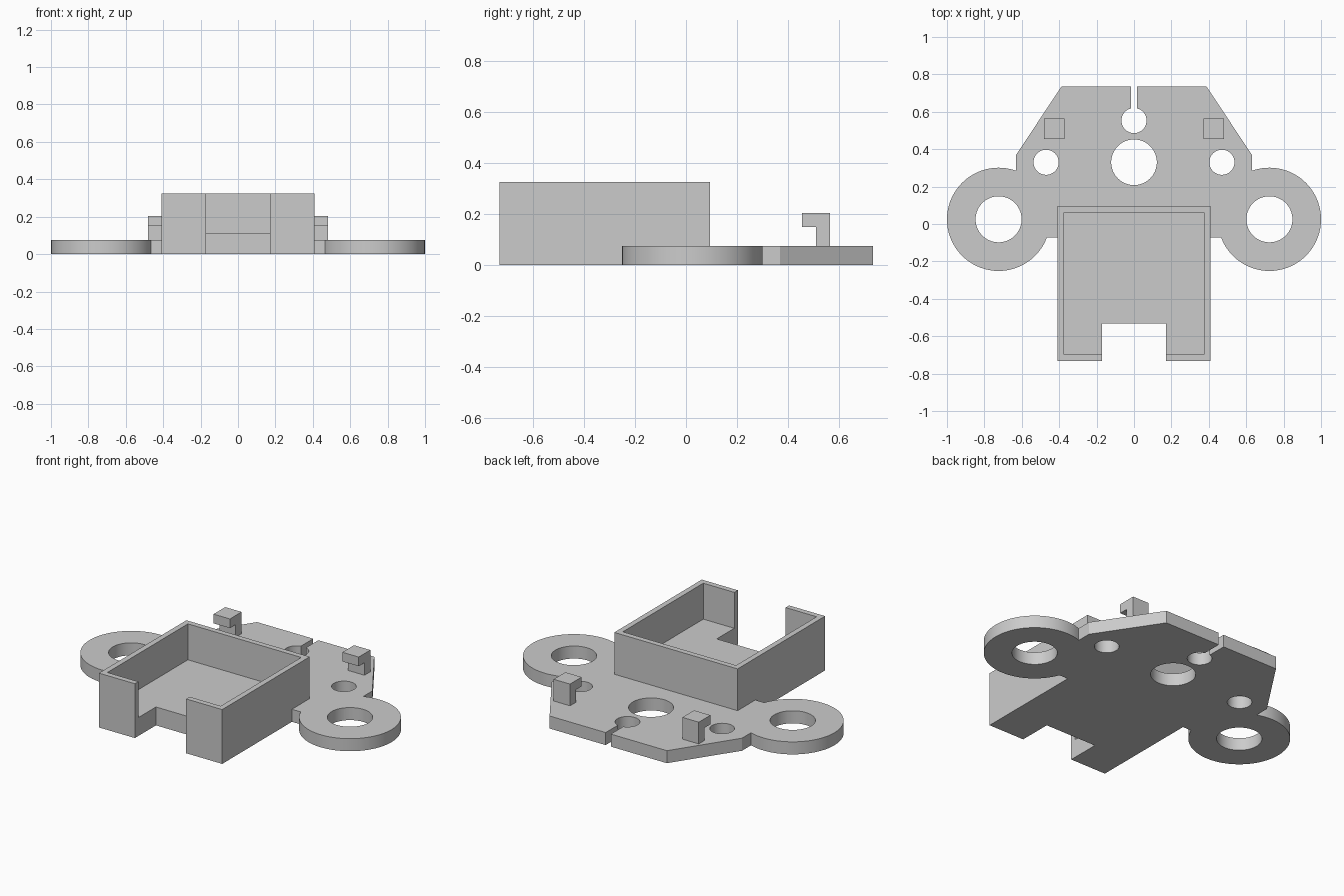
import bpy, bmesh, math
from mathutils import Vector

old = bpy.data.objects.get("Cube")
if old:
    bpy.data.objects.remove(old, do_unlink=True)

grey = bpy.data.materials.new("plain grey")
grey.use_nodes = True
grey.diffuse_color = (0.6, 0.6, 0.6, 1)
grey.node_tree.nodes["Principled BSDF"].inputs["Base Color"].default_value = (0.6, 0.6, 0.6, 1)

PLATE_H, FLOOR_H, TRAY_H = 0.075, 0.11, 0.325
TRAY_X, TRAY_FRONT, TRAY_BACK, WALL = 0.408, -0.732, 0.095, 0.033
RING_X, RING_Y = 0.724, 0.025


def prism(name, points, direction):
    """Solid made by extruding a flat outline of 3D points."""
    bm = bmesh.new()
    face = bm.faces.new([bm.verts.new(p) for p in points])
    moved = bmesh.ops.extrude_face_region(bm, geom=[face])["geom"]
    bmesh.ops.translate(bm, vec=Vector(direction),
                        verts=[v for v in moved if isinstance(v, bmesh.types.BMVert)])
    bmesh.ops.recalc_face_normals(bm, faces=bm.faces)
    mesh = bpy.data.meshes.new(name)
    bm.to_mesh(mesh)
    bm.free()
    mesh.materials.append(grey)
    obj = bpy.data.objects.new(name, mesh)
    bpy.context.collection.objects.link(obj)
    return obj


def slab(name, outline, z0, z1):
    return prism(name, [(x, y, z0) for x, y in outline], (0, 0, z1 - z0))


def box(name, x0, x1, y0, y1, z0, z1):
    return slab(name, [(x0, y0), (x1, y0), (x1, y1), (x0, y1)], z0, z1)


def disc(name, x, y, r, z0, z1, n=72):
    ring = [2 * math.pi * i / n for i in range(n)]
    return slab(name, [(x + r * math.cos(a), y + r * math.sin(a)) for a in ring], z0, z1)


def combine(target, tool, operation):
    """Apply a boolean and throw the tool away."""
    mod = target.modifiers.new("combine", "BOOLEAN")
    mod.operation, mod.solver, mod.object = operation, "EXACT", tool
    bpy.context.view_layer.objects.active = target
    bpy.ops.object.modifier_apply(modifier=mod.name)
    bpy.data.objects.remove(tool, do_unlink=True)


# Base plate, its outline stepping around the tray
half = [(0.388, 0.735), (0.63, 0.37), (0.63, -0.073),
        (TRAY_X, -0.073), (TRAY_X, TRAY_BACK)]
outline = half + [(-x, y) for x, y in reversed(half)]
plate = slab("base_plate", outline, 0, PLATE_H)

# Round mounting ears
for side in (-1, 1):
    combine(plate, disc("ear", side * RING_X, RING_Y, 0.276, 0, PLATE_H), "UNION")

# Holes through the plate and the slot at the back
holes = [(0, 0.33, 0.122), (0, 0.553, 0.067)]
for side in (-1, 1):
    holes += [(side * RING_X, RING_Y, 0.123), (side * 0.47, 0.33, 0.067)]
for x, y, r in holes:
    combine(plate, disc("hole", x, y, r, -0.1, 0.2), "DIFFERENCE")
combine(plate, box("slot", -0.017, 0.017, 0.56, 0.8, -0.1, 0.2), "DIFFERENCE")

# Open tray with a notch in the front wall and floor
tray = box("tray", -TRAY_X, TRAY_X, TRAY_FRONT, TRAY_BACK, 0, TRAY_H)
combine(tray, box("cavity", WALL - TRAY_X, TRAY_X - WALL, TRAY_FRONT + WALL,
                  TRAY_BACK - WALL, FLOOR_H, 0.5), "DIFFERENCE")
combine(tray, box("notch", -0.17, 0.17, -0.9, -0.533, -0.1, 0.5), "DIFFERENCE")

# Hooks standing on the plate, lips facing the tray
profile = [(0.565, PLATE_H), (0.565, 0.205), (0.455, 0.205),
           (0.455, 0.15), (0.51, 0.15), (0.51, PLATE_H)]
for name, x in (("left_hook", 0.372), ("right_hook", -0.48)):
    prism(name, [(x, y, z) for y, z in profile], (0.108, 0, 0))

# Smooth the round walls, keep edges sharp
bpy.ops.object.select_all(action="DESELECT")
plate.select_set(True)
bpy.context.view_layer.objects.active = plate
bpy.ops.object.shade_smooth_by_angle(angle=math.radians(30))
